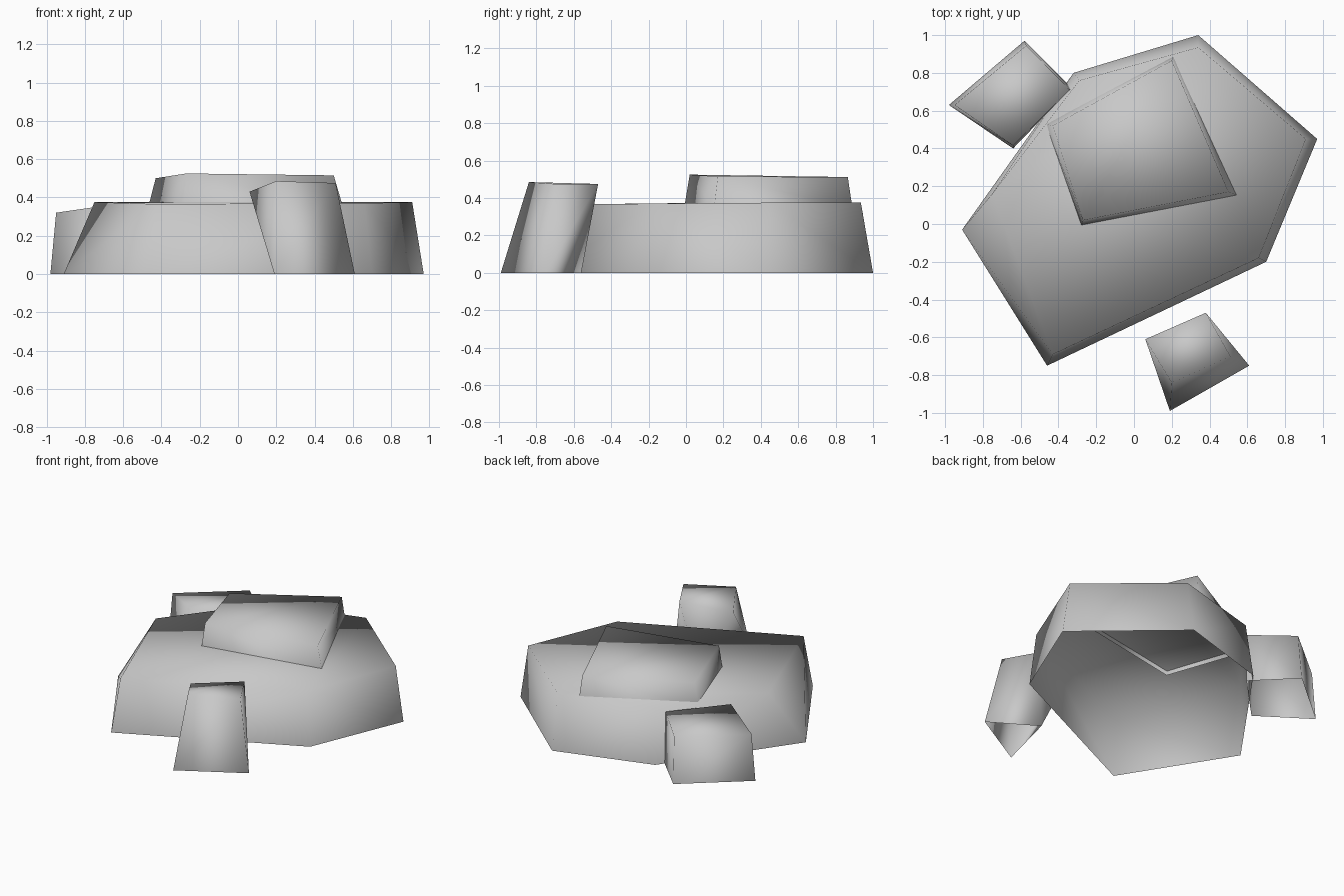
import bpy, bmesh

if "Cube" in bpy.data.objects:
    bpy.data.objects.remove(bpy.data.objects["Cube"])

stone = bpy.data.materials.new("grey_stone")
stone.diffuse_color = (0.58, 0.58, 0.58, 1)
stone.use_nodes = True
stone.node_tree.nodes["Principled BSDF"].inputs["Base Color"].default_value = stone.diffuse_color


def rock(name, base_z, base, top):
    """Faceted rock: convex shell over a base outline and a top outline, open underneath."""
    bm = bmesh.new()
    for x, y in base:
        bm.verts.new((x, y, base_z))
    for p in top:
        bm.verts.new(p)
    bmesh.ops.convex_hull(bm, input=bm.verts[:])
    # open the underside
    under = [f for f in bm.faces if all(abs(v.co.z - base_z) < 1e-4 for v in f.verts)]
    bmesh.ops.delete(bm, geom=under, context='FACES')
    bmesh.ops.recalc_face_normals(bm, faces=bm.faces[:])
    if sum(f.normal.z * f.calc_area() for f in bm.faces) < 0:
        bmesh.ops.reverse_faces(bm, faces=bm.faces[:])
    # merge nearly flat triangles back into facets
    bmesh.ops.dissolve_limit(bm, angle_limit=0.12, verts=bm.verts[:], edges=bm.edges[:])
    for f in bm.faces:
        f.smooth = True
    me = bpy.data.meshes.new(name)
    bm.to_mesh(me)
    bm.free()
    me.materials.append(stone)
    ob = bpy.data.objects.new(name, me)
    bpy.context.collection.objects.link(ob)
    return ob


# wide six-sided boulder
rock("main_boulder", 0.0,
     [(-.91, -.03), (-.32, .80), (.34, 1.0), (.97, .45), (.70, -.20), (-.46, -.75)],
     [(-.75, .16, .375), (-.29, .76, .375), (.34, .935, .375),
      (.91, .45, .375), (.66, -.18, .37), (-.43, -.69, .365)])

# flat slab lying on top
rock("top_slab", 0.345,
     [(-.47, .53), (.21, .89), (.55, .15), (-.28, -.01)],
     [(-.43, .52, .50), (.20, .865, .512), (.50, .17, .515), (-.27, .02, .525)])

# small rock at the back left
rock("back_left_rock", 0.0,
     [(-.98, .63), (-.58, .97), (-.33, .72), (-.64, .40)],
     [(-.95, .63, .32), (-.57, .945, .32), (-.34, .71, .345), (-.64, .415, .365)])

# small leaning rock at the front
rock("front_rock", 0.0,
     [(.19, -.99), (.61, -.75), (.30, -.56)],
     [(.06, -.61, .43), (.38, -.47, .475), (.51, -.70, .475), (.20, -.84, .485)])
